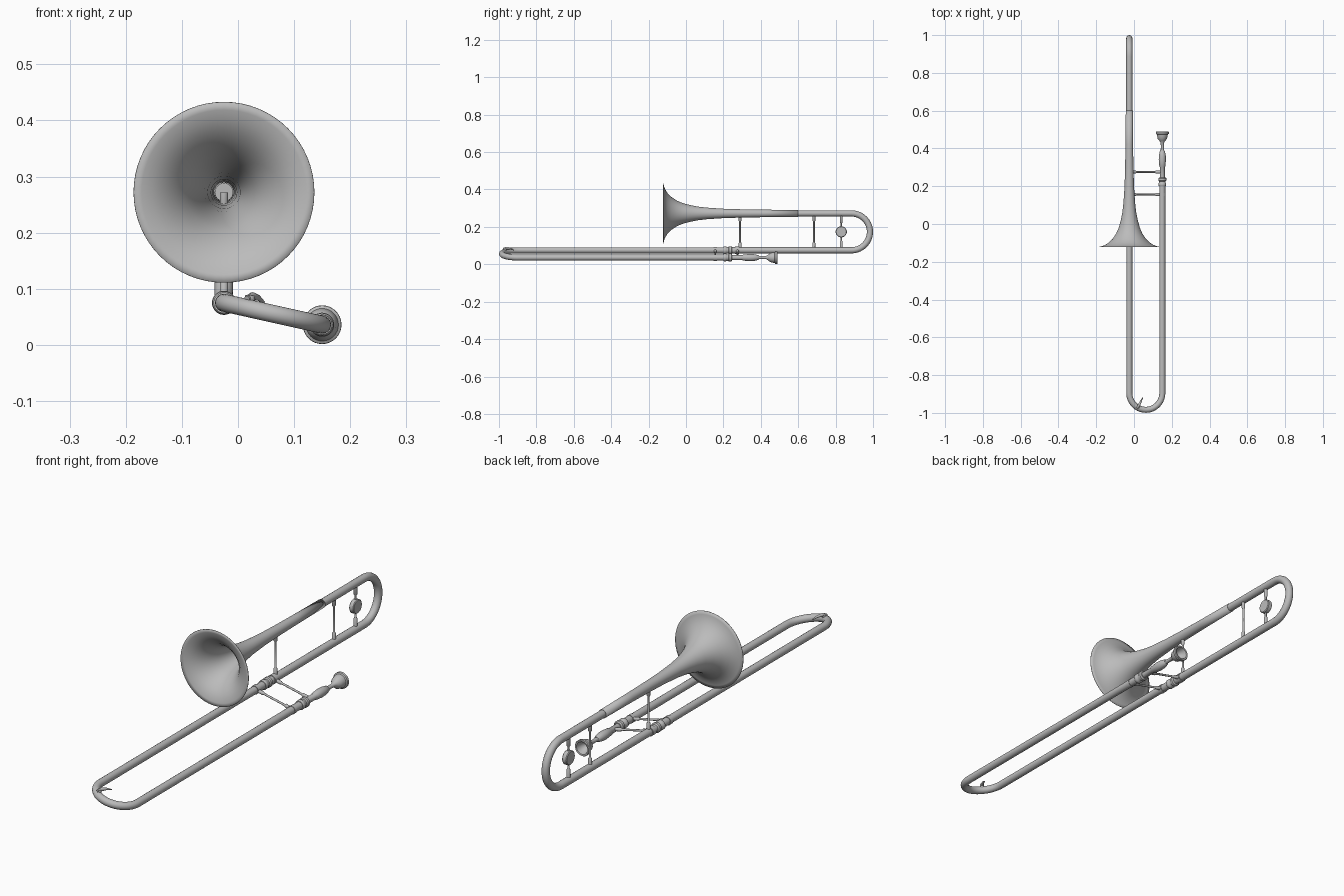
import bpy, bmesh, math
from mathutils import Vector

cube = bpy.data.objects.get("Cube")
if cube:
    bpy.data.objects.remove(cube)

metal = bpy.data.materials.new("grey metal")
metal.use_nodes = True
GREY = (0.5, 0.5, 0.5, 1)
metal.diffuse_color = GREY
metal.node_tree.nodes["Principled BSDF"].inputs["Base Color"].default_value = GREY

# Main axes of the instrument
X_BELL, X_MOUTH = -0.025, 0.15
Z_BELL, Z_LOW, Z_MOUTH = 0.272, 0.075, 0.036
TUBE = 0.016
UP, BACK = Vector((0, 0, 1)), Vector((0, 1, 0))


def finish(obj, angle=40):
    obj.data.materials.append(metal)
    bpy.ops.object.select_all(action="DESELECT")
    obj.select_set(True)
    bpy.context.view_layer.objects.active = obj
    bpy.ops.object.shade_smooth_by_angle(angle=math.radians(angle))
    return obj


def lathe(name, start, axis, profile, sides=32, caps=True):
    """Revolve (distance, radius) pairs around an axis."""
    turn = Vector(axis).normalized().to_track_quat("Z", "Y")
    bm = bmesh.new()
    rings = []
    for d, r in profile:
        rings.append([bm.verts.new(Vector(start) + turn @ Vector(
            (r * math.cos(a), r * math.sin(a), d)))
            for a in (math.tau * i / sides for i in range(sides))])
    for low, high in zip(rings, rings[1:]):
        for i in range(sides):
            j = (i + 1) % sides
            bm.faces.new((low[i], low[j], high[j], high[i]))
    if caps:
        bm.faces.new(rings[0][::-1])
        bm.faces.new(rings[-1])
    mesh = bpy.data.meshes.new(name)
    bm.to_mesh(mesh)
    bm.free()
    obj = bpy.data.objects.new(name, mesh)
    bpy.context.collection.objects.link(obj)
    return finish(obj)


def tube(name, points, radius, taper=None):
    """Sweep a round tube along a path."""
    curve = bpy.data.curves.new(name, "CURVE")
    curve.dimensions = "3D"
    curve.bevel_depth = radius
    curve.bevel_resolution = 6
    curve.use_fill_caps = True
    spline = curve.splines.new("POLY")
    spline.points.add(len(points) - 1)
    for i, (p, q) in enumerate(zip(spline.points, points)):
        p.co = (*q, 1)
        p.radius = taper[i] if taper else 1
    obj = bpy.data.objects.new(name, curve)
    bpy.context.collection.objects.link(obj)
    bpy.ops.object.select_all(action="DESELECT")
    obj.select_set(True)
    bpy.context.view_layer.objects.active = obj
    bpy.ops.object.convert(target="MESH")
    return finish(bpy.context.object)


def u_tube(name, a, b, bulge, radius):
    """Two parallel legs from a and b, joined by a half circle whose centre is at y = bulge."""
    a, b = Vector(a), Vector(b)
    half = (a - b) / 2
    centre = Vector(((a.x + b.x) / 2, bulge, (a.z + b.z) / 2))
    half.y = 0
    out = BACK * half.length * (1 if bulge > a.y else -1)
    arc = [centre + half * math.cos(t) + out * math.sin(t)
           for t in (math.pi * i / 28 for i in range(29))]
    return tube(name, [a] + arc + [b], radius)


def brace(name, a, b, thin=0.0045, thick=0.0075, foot=0.2):
    """Slim rod with thicker feet at both ends."""
    a, b = Vector(a), Vector(b)
    n = (b - a).length
    lathe(name, a, b - a, [(0, thick), (n * foot, thick), (n * (foot + 0.02), thin),
                           (n * (0.98 - foot), thin), (n * (1 - foot), thick), (n, thick)], 16)


# Flared bell
bell = lathe("bell", (X_BELL, 0, Z_BELL), BACK, [
    (-0.122, 0.161), (-0.119, 0.147), (-0.112, 0.128), (-0.1, 0.109), (-0.08, 0.088),
    (-0.05, 0.068), (-0.02, 0.055), (0.02, 0.044), (0.06, 0.036), (0.11, 0.030),
    (0.2, 0.024), (0.3, 0.021), (0.42, 0.019), (0.6, 0.0175)], 64, caps=False)
wall = bell.modifiers.new("wall", "SOLIDIFY")
wall.thickness = 0.002
wall.offset = 0

# Tuning bend and hand slide
u_tube("tuning_bend", (X_BELL, 0.42, Z_BELL), (X_BELL, 0.22, Z_LOW), 0.885, 0.0165)
u_tube("slide", (X_BELL, 0.22, Z_LOW), (X_MOUTH, 0.22, Z_MOUTH), -0.894, TUBE)

# Collars where the slide joins the body
joint = [(0, 0.018), (0.003, 0.0205), (0.014, 0.0205), (0.018, 0.0175), (0.026, 0.0175),
         (0.03, 0.0215), (0.042, 0.0215), (0.047, 0.0165)]
for side, x, z in (("left", X_MOUTH, Z_MOUTH), ("right", X_BELL, Z_LOW)):
    lathe(side + "_slide_joint", (x, 0.2, z), BACK, joint)
lathe("body_ferrule", (X_BELL, 0.262, Z_LOW), BACK, [(0, 0.0195), (0.022, 0.0195)])

# Receiver and mouthpiece
lathe("receiver", (X_MOUTH, 0, Z_MOUTH), BACK, [
    (0.24, 0.013), (0.3, 0.013), (0.305, 0.016), (0.34, 0.019), (0.36, 0.0185),
    (0.385, 0.0135), (0.39, 0.010)])
lathe("mouthpiece", (X_MOUTH, 0, Z_MOUTH), BACK, [
    (0.37, 0.0095), (0.41, 0.008), (0.43, 0.009), (0.442, 0.017), (0.45, 0.024),
    (0.465, 0.0275), (0.474, 0.029), (0.477, 0.034), (0.487, 0.0345), (0.49, 0.032),
    (0.489, 0.026), (0.475, 0.023), (0.46, 0.016), (0.45, 0.005)])

# Braces across the slide
for name, y in (("front_slide_brace", 0.156), ("rear_slide_brace", 0.275)):
    brace(name, (X_BELL, y, Z_LOW), (X_MOUTH, y, Z_MOUTH))
lathe("brace_ring", (X_BELL, 0.147, Z_LOW), BACK, [(0, 0.0185), (0.018, 0.0185)])
lathe("brace_ring", (X_MOUTH, 0.147, Z_MOUTH), BACK, [(0, 0.0175), (0.018, 0.0175)])

# Upright braces of the bell section
for name, y in (("front_bell_brace", 0.289), ("rear_bell_brace", 0.684)):
    brace(name, (X_BELL, y, Z_LOW), (X_BELL, y, Z_BELL))

# Counterweight on its post
brace("weight_post", (X_BELL, 0.83, Z_LOW), (X_BELL, 0.83, Z_BELL), foot=0.24)
lathe("counterweight", (X_BELL - 0.011, 0.83, 0.174), (1, 0, 0), [
    (0, 0.027), (0.003, 0.030), (0.019, 0.030), (0.022, 0.027)])

# Water key on the slide bend
lathe("water_key_seat", (0.02, -0.968, 0.068), (0.1, 0.1, 1), [(0, 0.009), (0.02, 0.009)], 16)
tube("water_key_lever", [(0.016, -0.975, 0.082), (0.026, -0.96, 0.087),
                         (0.036, -0.94, 0.084), (0.046, -0.92, 0.076)],
     0.007, [0.8, 1, 0.7, 0.3])
